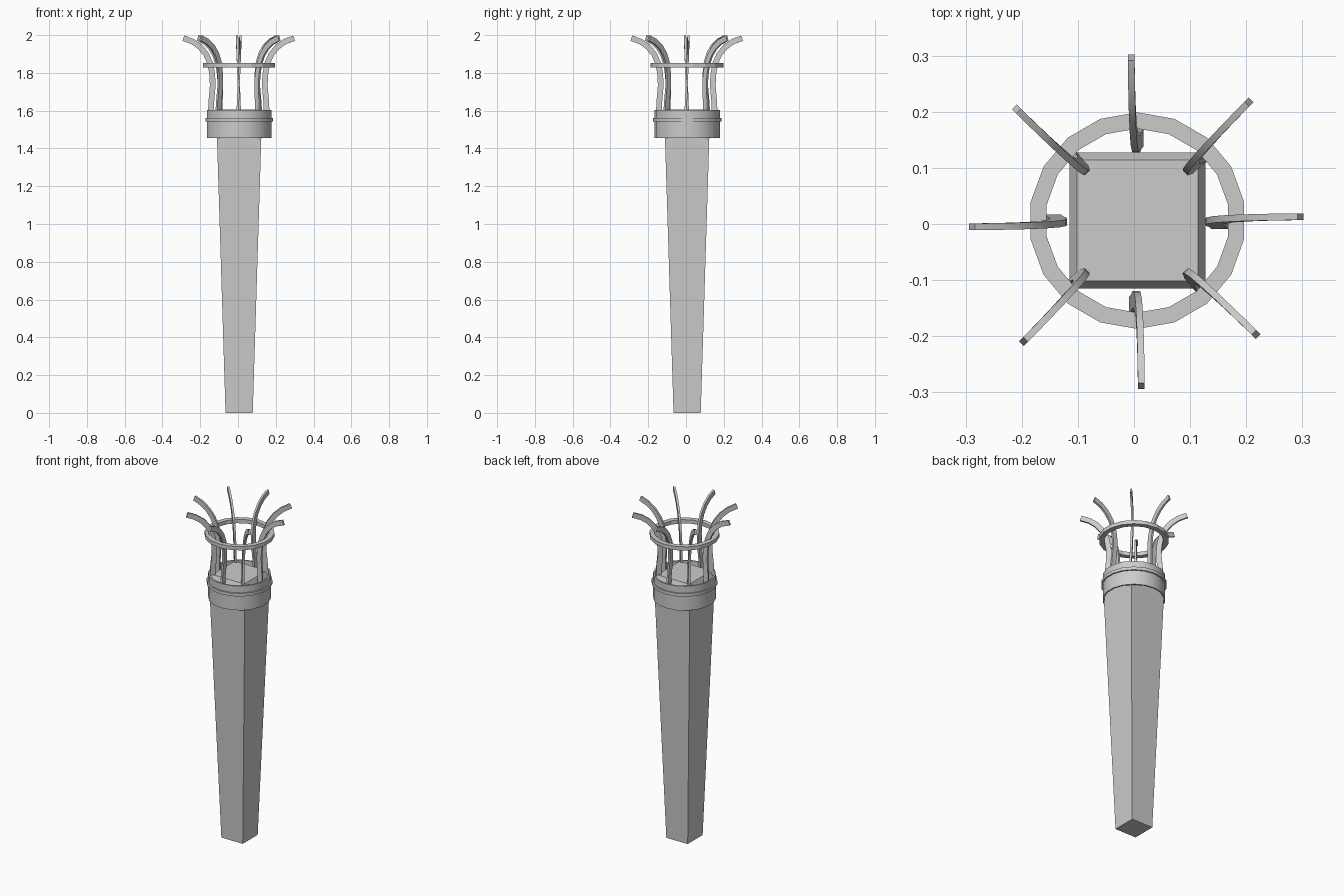
import bpy, bmesh, math

if "Cube" in bpy.data.objects:
    bpy.data.objects.remove(bpy.data.objects["Cube"])

C = 0.006  # slight offset of the axis from the origin


def finish(name, bm, smooth=False):
    bmesh.ops.recalc_face_normals(bm, faces=bm.faces)
    me = bpy.data.meshes.new(name)
    bm.to_mesh(me)
    bm.free()
    ob = bpy.data.objects.new(name, me)
    bpy.context.collection.objects.link(ob)
    if smooth:
        bpy.ops.object.select_all(action='DESELECT')
        ob.select_set(True)
        bpy.context.view_layer.objects.active = ob
        bpy.ops.object.shade_smooth_by_angle(angle=math.radians(35))
    return ob


def bridge(bm, loops, closed=False):
    n = len(loops[0])
    pairs = list(zip(loops, loops[1:])) + ([(loops[-1], loops[0])] if closed else [])
    for a, b in pairs:
        for i in range(n):
            j = (i + 1) % n
            bm.faces.new((a[i], a[j], b[j], b[i]))
    if not closed:
        bm.faces.new(loops[0])
        bm.faces.new(loops[-1])


def ring(name, profile, sides=18, smooth=False):
    """Closed (r, z) profile turned about the vertical axis."""
    bm = bmesh.new()
    loops = []
    for i in range(sides):
        a = math.pi / 2 + 2 * math.pi * i / sides
        loops.append([bm.verts.new((C + r * math.cos(a), C + r * math.sin(a), z))
                      for r, z in profile])
    bridge(bm, loops, closed=True)
    return finish(name, bm, smooth)


# Tapered square shaft with a chamfered top
bm = bmesh.new()
bridge(bm, [[bm.verts.new((C + sx * h, C + sy * h, z))
             for sx, sy in ((-1, -1), (1, -1), (1, 1), (-1, 1))]
            for h, z in ((0.072, 0), (0.121, 1.575), (0.108, 1.605))])
finish("shaft", bm)

# Open collar, its raised band, and the upper hoop
ring("collar", [(0.165, 1.455), (0.174, 1.455), (0.174, 1.603), (0.165, 1.603)], 18, True)
ring("collar_band", [(0.170, 1.543), (0.182, 1.543), (0.182, 1.562), (0.170, 1.562)], 18, True)
ring("hoop", [(0.164, 1.829), (0.193, 1.829), (0.193, 1.852), (0.164, 1.852)])

# Eight flared prongs: radial (r, z) centreline, leaning slightly sideways
PATH = [(0.149, 1.56), (0.145, 1.65), (0.138, 1.73), (0.140, 1.79), (0.151, 1.85),
        (0.172, 1.898), (0.205, 1.938), (0.245, 1.966), (0.293, 1.984)]
HALF_DEPTH, HALF_WIDTH = 0.015, 0.006
for k in range(8):
    a = k * math.pi / 4
    ca, sa = math.cos(a), math.sin(a)
    bm = bmesh.new()
    loops = []
    for i, (r, z) in enumerate(PATH):
        p, q = PATH[max(i - 1, 0)], PATH[min(i + 1, len(PATH) - 1)]
        dr, dz = q[0] - p[0], q[1] - p[1]
        d = math.hypot(dr, dz)
        nr, nz = dz / d * HALF_DEPTH, -dr / d * HALF_DEPTH
        lean = -0.007 + 0.016 * (z - 1.56) / 0.424
        loop = []
        for s, t in ((-1, -1), (1, -1), (1, 1), (-1, 1)):
            rr, tt = r + s * nr, lean + t * HALF_WIDTH
            loop.append(bm.verts.new((0.004 + rr * ca - tt * sa,
                                      0.004 + rr * sa + tt * ca, z + s * nz)))
        loops.append(loop)
    bridge(bm, loops)
    finish(f"prong_{k + 1}", bm, True)
